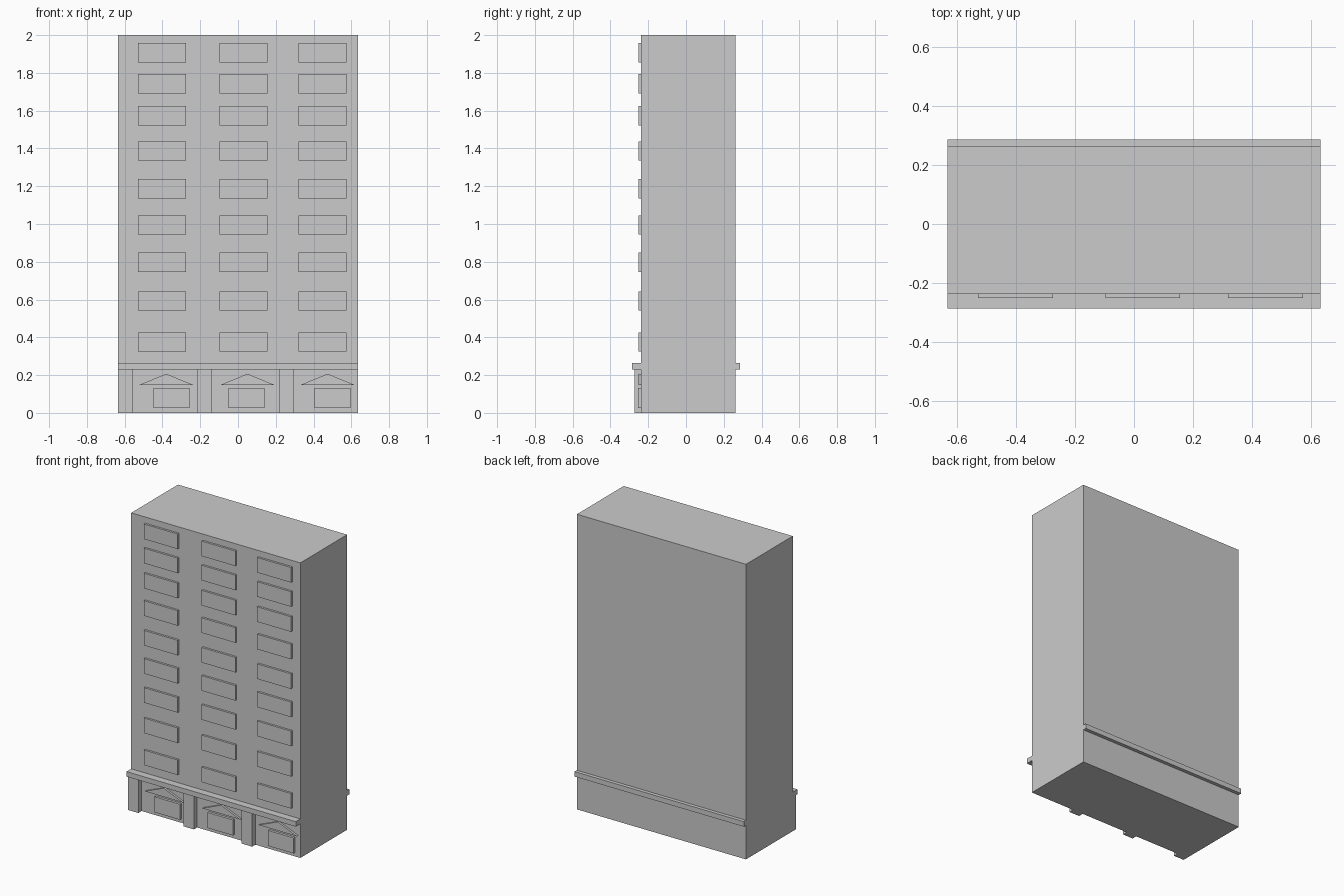
import bpy

if "Cube" in bpy.data.objects:
    bpy.data.objects.remove(bpy.data.objects["Cube"])

FRONT = -0.238  # y of the main facade
BURY = 0.01     # how far facade parts sink into the wall


def prism(name, outline, y0, y1):
    """Extrude an (x, z) outline, counter-clockwise seen from the front, from y0 to y1."""
    n = len(outline)
    verts = [(x, y0, z) for x, z in outline] + [(x, y1, z) for x, z in outline]
    faces = [tuple(range(n)), tuple(range(2 * n - 1, n - 1, -1))]
    faces += [(i, i + n, (i + 1) % n + n, (i + 1) % n) for i in range(n)]
    mesh = bpy.data.meshes.new(name)
    mesh.from_pydata(verts, [], faces)
    obj = bpy.data.objects.new(name, mesh)
    bpy.context.collection.objects.link(obj)
    return obj


def box(name, x0, x1, y0, y1, z0, z1):
    return prism(name, [(x0, z0), (x1, z0), (x1, z1), (x0, z1)], y0, y1)


# Main block and the ledge that runs along front and back
box("tower_body", -0.634, 0.634, FRONT, 0.263, 0, 2)
box("ledge", -0.634, 0.634, -0.287, 0.287, 0.231, 0.265)

# Nine floors of three windows
for floor, z in enumerate([0.324, 0.541, 0.747, 0.944, 1.135, 1.336, 1.522, 1.692, 1.856]):
    for col, x in enumerate([-0.53, -0.097, 0.32]):
        box(f"window_{floor}_{col}", x, x + 0.254, -0.252, FRONT + BURY, z, z + 0.102)

# Ground floor: pillars, shop windows and gabled canopies
for i, x in enumerate([-0.634, -0.218, 0.219]):
    box(f"pillar_{i}", x, x + 0.078, -0.273, FRONT + BURY, 0, 0.231)

for i, x in enumerate([-0.447, -0.05, 0.405]):
    box(f"shop_window_{i}", x, x + 0.19, -0.255, FRONT + BURY, 0.027, 0.132)

for i, x in enumerate([-0.38, 0.05, 0.474]):
    prism(f"gable_{i}", [(x - 0.143, 0.148), (x + 0.143, 0.148), (x, 0.207)],
          -0.252, FRONT + BURY)
